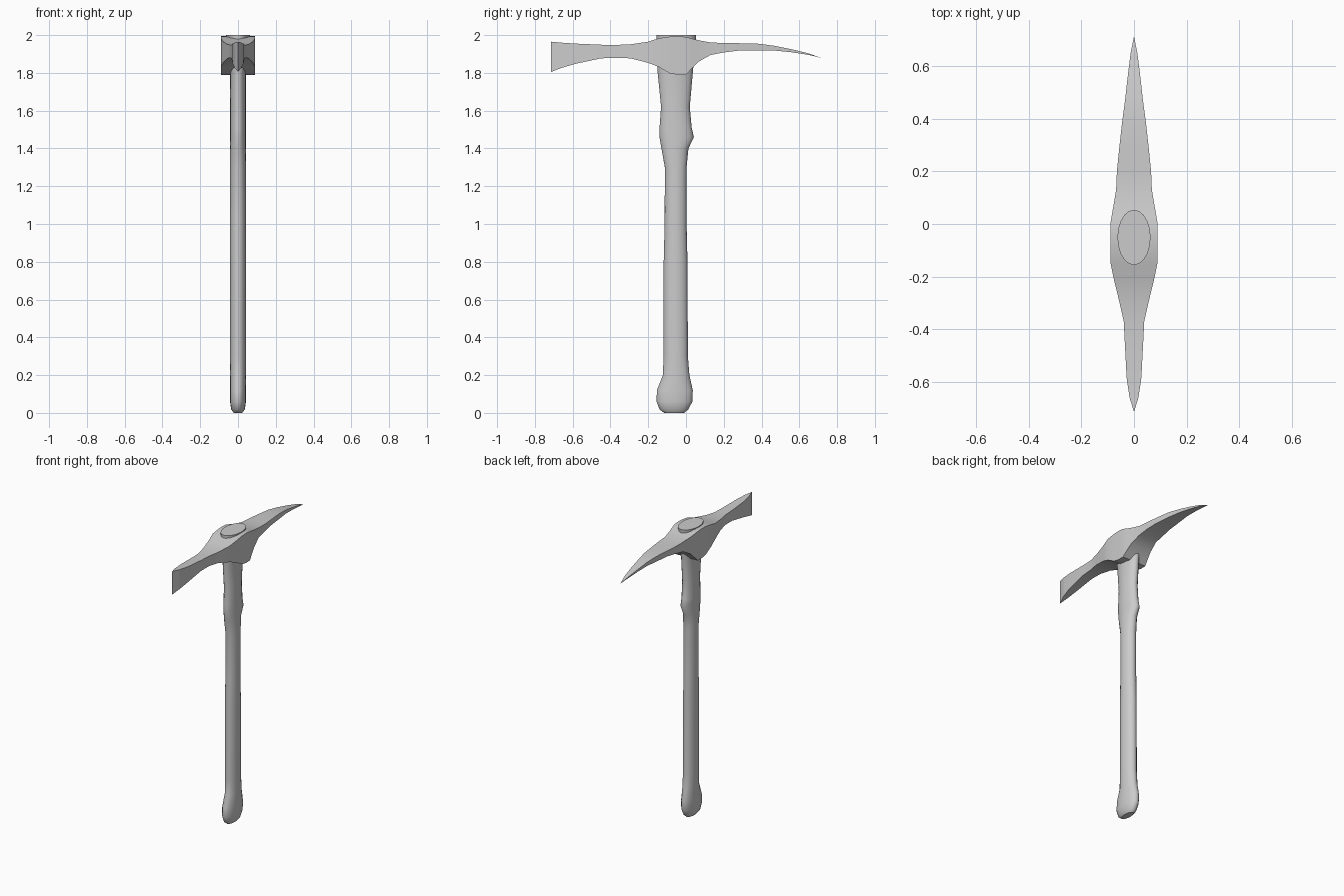
import bpy, bmesh, math

if "Cube" in bpy.data.objects:
    bpy.data.objects.remove(bpy.data.objects["Cube"])


def loft(name, rings, angle):
    """Skin equal-length rings of points into a closed solid."""
    bm = bmesh.new()
    loops = [[bm.verts.new(p) for p in ring] for ring in rings]
    for a, b in zip(loops, loops[1:]):
        n = len(a)
        for i in range(n):
            j = (i + 1) % n
            bm.faces.new((a[i], a[j], b[j], b[i]))
    bm.faces.new(loops[0])
    bm.faces.new(loops[-1])
    bmesh.ops.remove_doubles(bm, verts=bm.verts, dist=0.0005)
    bmesh.ops.recalc_face_normals(bm, faces=bm.faces)
    mesh = bpy.data.meshes.new(name)
    bm.to_mesh(mesh)
    bm.free()
    obj = bpy.data.objects.new(name, mesh)
    bpy.context.collection.objects.link(obj)
    bpy.ops.object.select_all(action='DESELECT')
    obj.select_set(True)
    bpy.context.view_layer.objects.active = obj
    bpy.ops.object.shade_smooth_by_angle(angle=math.radians(angle))
    return obj


# Wooden handle: oval sections (z, back-to-front limits in y, half width)
handle = [
    (0.0, -0.115, -0.01, 0.022), (0.018, -0.14, 0.012, 0.036),
    (0.06, -0.156, 0.034, 0.042), (0.12, -0.154, 0.036, 0.042),
    (0.20, -0.122, 0.018, 0.042), (0.30, -0.119, 0.010, 0.042),
    (0.80, -0.118, 0.008, 0.042), (1.00, -0.113, 0.003, 0.042),
    (1.30, -0.112, 0.003, 0.042), (1.40, -0.130, 0.013, 0.042),
    (1.46, -0.140, 0.042, 0.042), (1.51, -0.140, 0.030, 0.042),
    (1.62, -0.132, 0.020, 0.042), (1.80, -0.150, 0.036, 0.042),
    (1.90, -0.153, 0.045, 0.052), (2.00, -0.156, 0.054, 0.063)]
SIDES = 20
rings = []
for z, y0, y1, w in handle:
    cy, ry = (y0 + y1) / 2, (y1 - y0) / 2
    rings.append([(w * math.cos(math.tau * i / SIDES),
                   cy + ry * math.sin(math.tau * i / SIDES), z)
                  for i in range(SIDES)])
loft("handle", rings, 40)

# Pick head: rectangular sections (y, half width, bottom z, top z),
# from the upright cutting edge in front to the point at the back
head = [
    (-0.715, 0.0, 1.805, 1.965), (-0.66, 0.017, 1.826, 1.960),
    (-0.585, 0.028, 1.848, 1.955), (-0.45, 0.035, 1.877, 1.949),
    (-0.37, 0.039, 1.880, 1.948), (-0.295, 0.056, 1.877, 1.951),
    (-0.20, 0.079, 1.853, 1.965), (-0.145, 0.09, 1.832, 1.983),
    (-0.085, 0.09, 1.797, 1.992), (-0.04, 0.09, 1.790, 1.994),
    (0.0, 0.09, 1.790, 1.990), (0.03, 0.085, 1.822, 1.982),
    (0.065, 0.079, 1.858, 1.973), (0.13, 0.068, 1.895, 1.961),
    (0.20, 0.065, 1.908, 1.958), (0.28, 0.057, 1.918, 1.957),
    (0.39, 0.045, 1.919, 1.954), (0.47, 0.034, 1.918, 1.943),
    (0.56, 0.024, 1.909, 1.925), (0.65, 0.013, 1.895, 1.903),
    (0.714, 0.0, 1.880, 1.880)]
rings = [[(-w, y, lo), (w, y, lo), (w, y, hi), (-w, y, hi)]
         for y, w, lo, hi in head[1:-1]]
body = loft("pick_head", rings, 35)

# Close the head: sharp cutting edge in front, single point behind
bm = bmesh.new()
bm.from_mesh(body.data)
bm.verts.ensure_lookup_table()
bmesh.ops.delete(bm, geom=[f for f in bm.faces if abs(f.normal.y) > 0.95],
                 context='FACES_ONLY')
bm.verts.ensure_lookup_table()
a, b, c, d = bm.verts[0:4]
edge_lo = bm.verts.new((0, head[0][0], head[0][2]))
edge_hi = bm.verts.new((0, head[0][0], head[0][3]))
for f in ((a, b, edge_lo), (b, c, edge_hi, edge_lo),
          (c, d, edge_hi), (d, a, edge_lo, edge_hi)):
    bm.faces.new(f)
bm.verts.ensure_lookup_table()
last = bm.verts[4 * (len(rings) - 1):4 * len(rings)]
tip = bm.verts.new((0, head[-1][0], head[-1][2]))
for i in range(4):
    bm.faces.new((last[i], last[(i + 1) % 4], tip))
bmesh.ops.recalc_face_normals(bm, faces=bm.faces)
bm.to_mesh(body.data)
bm.free()
bpy.ops.object.shade_smooth_by_angle(angle=math.radians(35))
